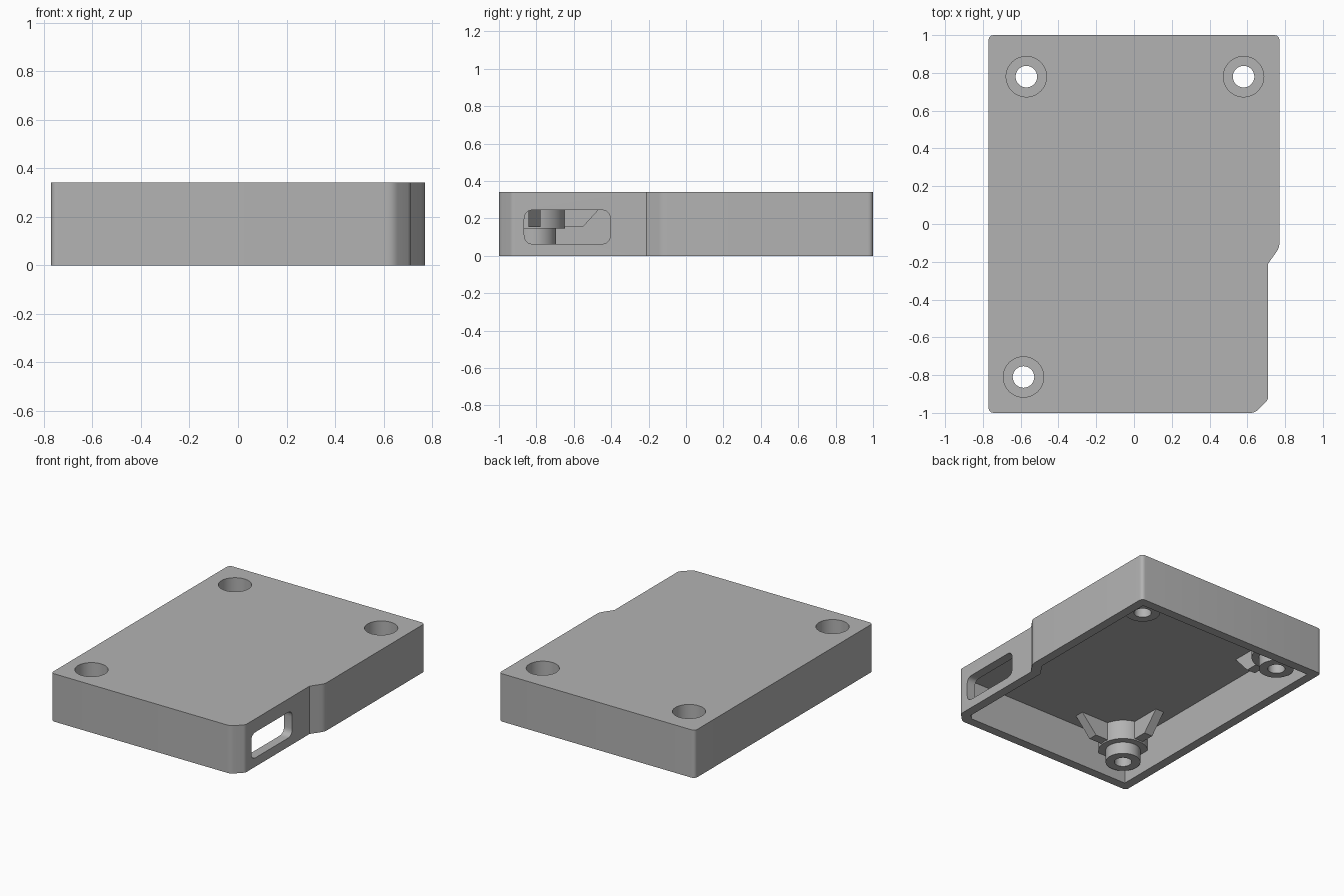
import bpy
import bmesh
import math
from mathutils import Vector, Matrix

if "Cube" in bpy.data.objects:
    bpy.data.objects.remove(bpy.data.objects["Cube"], do_unlink=True)

HEIGHT, WALL, ROOF = 0.34, 0.065, 0.285
grey = bpy.data.materials.new("plain grey")
grey.use_nodes = True
grey.diffuse_color = (0.45, 0.45, 0.45, 1)
grey.node_tree.nodes["Principled BSDF"].inputs["Base Color"].default_value = grey.diffuse_color


def fillet(corners, steps=5):
    """Round each (x, y, trim) corner with a tangent curve."""
    out = []
    for i, (x, y, trim) in enumerate(corners):
        p = Vector((x, y))
        if not trim:
            out.append(p)
            continue
        a = Vector(corners[i - 1][:2]) - p
        b = Vector(corners[(i + 1) % len(corners)][:2]) - p
        a, b = p + a.normalized() * trim, p + b.normalized() * trim
        for k in range(steps + 1):
            t = k / steps
            out.append(a * (1 - t) ** 2 + p * 2 * t * (1 - t) + b * t ** 2)
    return out


def inset(corners, d):
    """Offset a counter-clockwise outline inwards by d."""
    out = []
    for i, (x, y, trim) in enumerate(corners):
        p = Vector((x, y))
        u = (p - Vector(corners[i - 1][:2])).normalized()
        v = (Vector(corners[(i + 1) % len(corners)][:2]) - p).normalized()
        n, m = Vector((-u.y, u.x)), Vector((-v.y, v.x))
        q = p + (n + m) * d / (1 + n.dot(m))
        out.append((q.x, q.y, 0))
    return out


def prism(name, points, z0, z1, matrix=Matrix()):
    bm = bmesh.new()
    face = bm.faces.new([bm.verts.new((p[0], p[1], z0)) for p in points])
    top = bmesh.ops.extrude_face_region(bm, geom=[face])["geom"]
    bmesh.ops.translate(bm, vec=(0, 0, z1 - z0),
                        verts=[g for g in top if isinstance(g, bmesh.types.BMVert)])
    bmesh.ops.transform(bm, matrix=matrix, verts=bm.verts)
    bmesh.ops.recalc_face_normals(bm, faces=bm.faces)
    mesh = bpy.data.meshes.new(name)
    bm.to_mesh(mesh)
    bm.free()
    mesh.materials.append(grey)
    obj = bpy.data.objects.new(name, mesh)
    bpy.context.collection.objects.link(obj)
    return obj


def cylinder(name, x, y, r, z0, z1, n=48):
    ring = [(x + r * math.cos(math.tau * k / n), y + r * math.sin(math.tau * k / n))
            for k in range(n)]
    return prism(name, ring, z0, z1)


def combine(target, tool, operation):
    tool.hide_render = True
    mod = target.modifiers.new(tool.name, 'BOOLEAN')
    mod.operation, mod.solver, mod.object = operation, 'EXACT', tool
    bpy.context.view_layer.objects.active = target
    bpy.ops.object.modifier_apply(modifier=mod.name)
    bpy.data.objects.remove(tool, do_unlink=True)


# Hollow shell, open underneath
outline = [(-0.77, -1, 0.03), (0.64, -1, 0.025), (0.71, -0.93, 0.015), (0.71, -0.21, 0),
           (0.77, -0.125, 0.025), (0.77, 1, 0.03), (-0.77, 1, 0.03)]
case = prism("case_shell", fillet(outline), 0, HEIGHT)
combine(case, prism("cavity", inset(outline, WALL), -0.1, ROOF), 'DIFFERENCE')

# Stepped screw bosses, each with two gussets pointing inwards
bosses = [(-0.57, 0.78), (0.58, 0.78), (-0.585, -0.81)]
gusset = [(0, 0.155), (0.26, 0.155), (0.40, 0.31), (0, 0.31)]
for x, y in bosses:
    combine(case, cylinder("boss_collar", x, y, 0.163, 0.145, 0.312), 'UNION')
    combine(case, cylinder("boss_tip", x, y, 0.115, 0.06, 0.2), 'UNION')
    along_x = 0 if x < 0 else math.pi
    along_y = math.copysign(math.pi / 2, -y)
    for angle in (along_x, along_y):
        place = (Matrix.Translation((x, y, 0)) @ Matrix.Rotation(angle, 4, 'Z')
                 @ Matrix.Rotation(math.pi / 2, 4, 'X'))
        combine(case, prism("gusset", gusset, -0.033, 0.033, place), 'UNION')

# Screw holes with wide recesses from the top
for x, y in bosses:
    combine(case, cylinder("screw_recess", x, y, 0.107, 0.18, 0.5), 'DIFFERENCE')
    combine(case, cylinder("screw_hole", x, y, 0.057, -0.1, 0.3), 'DIFFERENCE')

# Rounded port opening in the left wall
slot = fillet([(-0.865, 0.063, 0.05), (-0.405, 0.063, 0.05),
               (-0.405, 0.245, 0.05), (-0.865, 0.245, 0.05)])
turn = Matrix(((0, 0, 1, 0), (1, 0, 0, 0), (0, 1, 0, 0), (0, 0, 0, 1)))
combine(case, prism("port_opening", slot, 0.55, 0.9, turn), 'DIFFERENCE')

bpy.ops.object.select_all(action='DESELECT')
case.select_set(True)
bpy.context.view_layer.objects.active = case
bpy.ops.object.shade_smooth_by_angle(angle=math.radians(30))
